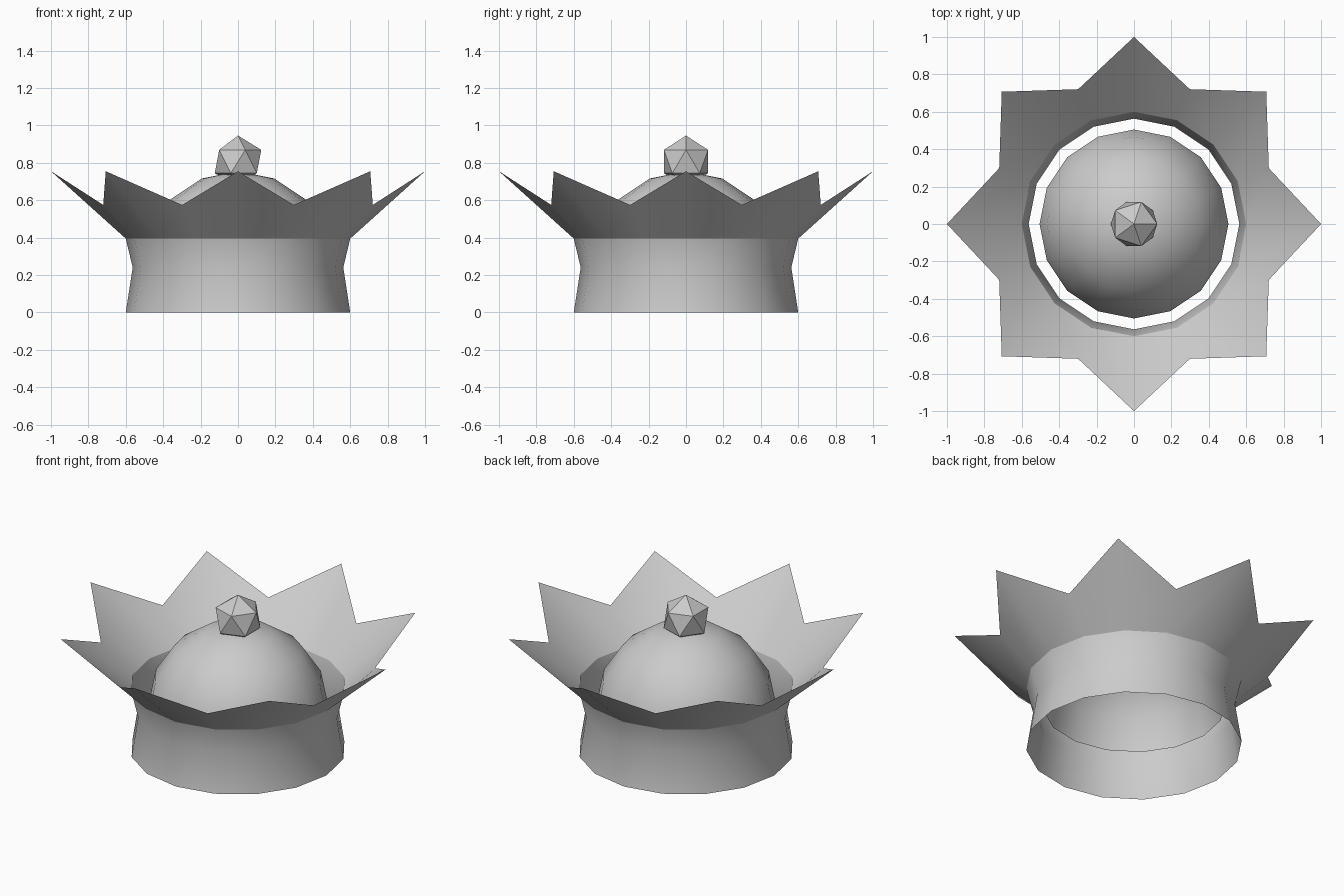
import bpy, bmesh
from math import sin, cos, pi, radians

SIDES = 16

cube = bpy.data.objects.get("Cube")
if cube:
    bpy.data.objects.remove(cube, do_unlink=True)

grey = bpy.data.materials.new("light_grey")
grey.use_nodes = True
grey.diffuse_color = (0.6, 0.6, 0.6, 1)
grey.node_tree.nodes["Principled BSDF"].inputs["Base Color"].default_value = (0.6, 0.6, 0.6, 1)


def finish(name, bm, smooth_angle=None):
    """Turn a bmesh into a named object with its material and shading."""
    mesh = bpy.data.meshes.new(name)
    bm.to_mesh(mesh)
    bm.free()
    mesh.materials.append(grey)
    obj = bpy.data.objects.new(name, mesh)
    bpy.context.collection.objects.link(obj)
    if smooth_angle:
        bpy.ops.object.select_all(action='DESELECT')
        obj.select_set(True)
        bpy.context.view_layer.objects.active = obj
        bpy.ops.object.shade_smooth_by_angle(angle=radians(smooth_angle))
    return obj


def lathe(name, rings, smooth_angle):
    """Join rings of (radius, height); each ring is a function of the side index."""
    bm = bmesh.new()
    loops = []
    for ring in rings:
        loop = []
        for i in range(SIDES):
            r, z = ring(i)
            a = 2 * pi * i / SIDES
            loop.append(bm.verts.new((r * cos(a), r * sin(a), z)))
        loops.append(loop)
    for low, high in zip(loops, loops[1:]):
        for i in range(SIDES):
            j = (i + 1) % SIDES
            bm.faces.new((low[i], low[j], high[j], high[i]))
    return finish(name, bm, smooth_angle)


# Open band with a pinched waist, flaring into eight points
lathe("crown_band", [
    lambda i: (0.6, 0),
    lambda i: (0.563, 0.24),
    lambda i: (0.6, 0.395),
    lambda i: (0.78, 0.575) if i % 2 else (1.0, 0.755),
], 30)

# Hollow half-sphere cap inside the band
bm = bmesh.new()
bmesh.ops.create_uvsphere(bm, u_segments=SIDES, v_segments=8, radius=0.505)
bmesh.ops.delete(bm, geom=[v for v in bm.verts if v.co.z < -0.01], context='VERTS')
bmesh.ops.translate(bm, verts=bm.verts, vec=(0, 0, 0.25))
finish("inner_cap", bm, 30)

# Faceted jewel on top of the cap
bm = bmesh.new()
bmesh.ops.create_icosphere(bm, subdivisions=1, radius=0.139)
bmesh.ops.translate(bm, verts=bm.verts, vec=(0, 0, 0.807))
finish("top_jewel", bm)
